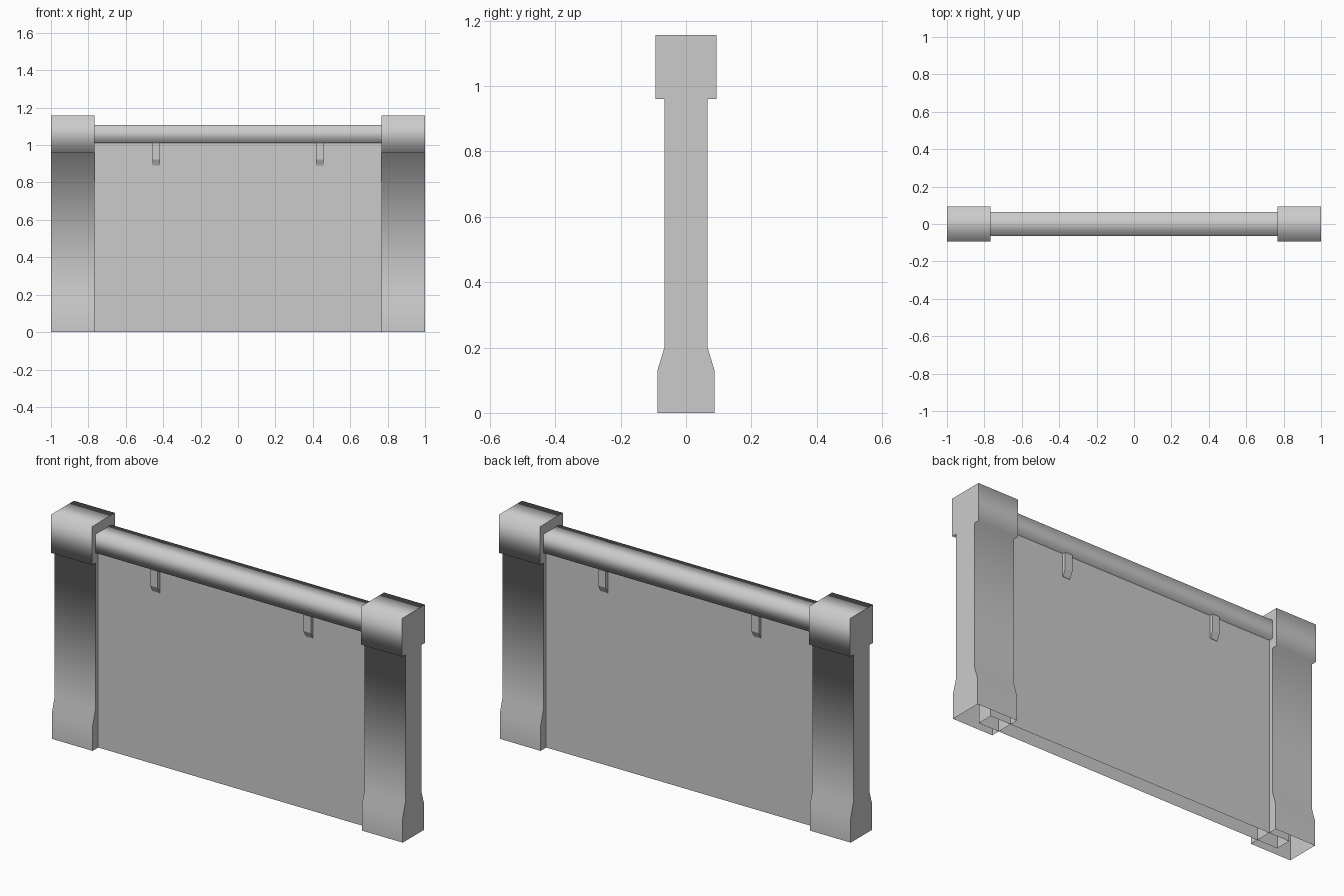
import bpy
import bmesh

cube = bpy.data.objects.get("Cube")
if cube:
    bpy.data.objects.remove(cube)

grey = bpy.data.materials.new("plain grey")
grey.use_nodes = True
colour = (0.6, 0.6, 0.6, 1)
grey.diffuse_color = colour
grey.node_tree.nodes["Principled BSDF"].inputs["Base Color"].default_value = colour


def extrude_profile(name, profile, x0, x1, smooth=True, open_base=False):
    """Sweep a (y, z) profile along x; ends stay crisp, sides may be smooth."""
    bm = bmesh.new()
    a = [bm.verts.new((x0, y, z)) for y, z in profile]
    b = [bm.verts.new((x1, y, z)) for y, z in profile]
    n = len(profile)
    # The closing segment of the profile is its base
    for i in range(n - 1 if open_base else n):
        j = (i + 1) % n
        bm.faces.new((a[i], a[j], b[j], b[i])).smooth = smooth
    for end in (a[::-1], b):
        cap = bm.faces.new(end)
        for edge in cap.edges:
            edge.smooth = False
    mesh = bpy.data.meshes.new(name)
    bm.to_mesh(mesh)
    bm.free()
    mesh.materials.append(grey)
    obj = bpy.data.objects.new(name, mesh)
    bpy.context.collection.objects.link(obj)
    return obj


def symmetric(half):
    """Full profile from its +y half, listed from base to top."""
    return half + [(-y, z) for y, z in reversed(half)]


# Posts with flared foot and wide head, hollow underneath
post = symmetric([(0.0875, 0), (0.0875, 0.13), (0.066, 0.2),
                  (0.066, 0.96), (0.093, 0.96), (0.093, 1.157)])
extrude_profile("left_post", post, 0.767, 1, open_base=True)
extrude_profile("right_post", post, -1, -0.767, open_base=True)

# Thin panel running into both posts
panel = symmetric([(0.042, 0), (0.042, 1.04)])
extrude_profile("panel", panel, -0.885, 0.885, smooth=False, open_base=True)

# Top rail
rail = symmetric([(0.063, 1.01), (0.063, 1.107)])
extrude_profile("top_rail", rail, -0.8, 0.8)

# Small brackets under the rail, on both faces of the panel
back = [(0.04, 0.89), (0.044, 0.89), (0.06, 0.923), (0.06, 1.02), (0.04, 1.02)]
front = [(-y, z) for y, z in reversed(back)]
for side, x in (("left", 0.437), ("right", -0.437)):
    for face, bracket in (("front", front), ("back", back)):
        extrude_profile(f"{side}_{face}_bracket", bracket,
                        x - 0.021, x + 0.021, smooth=False)
